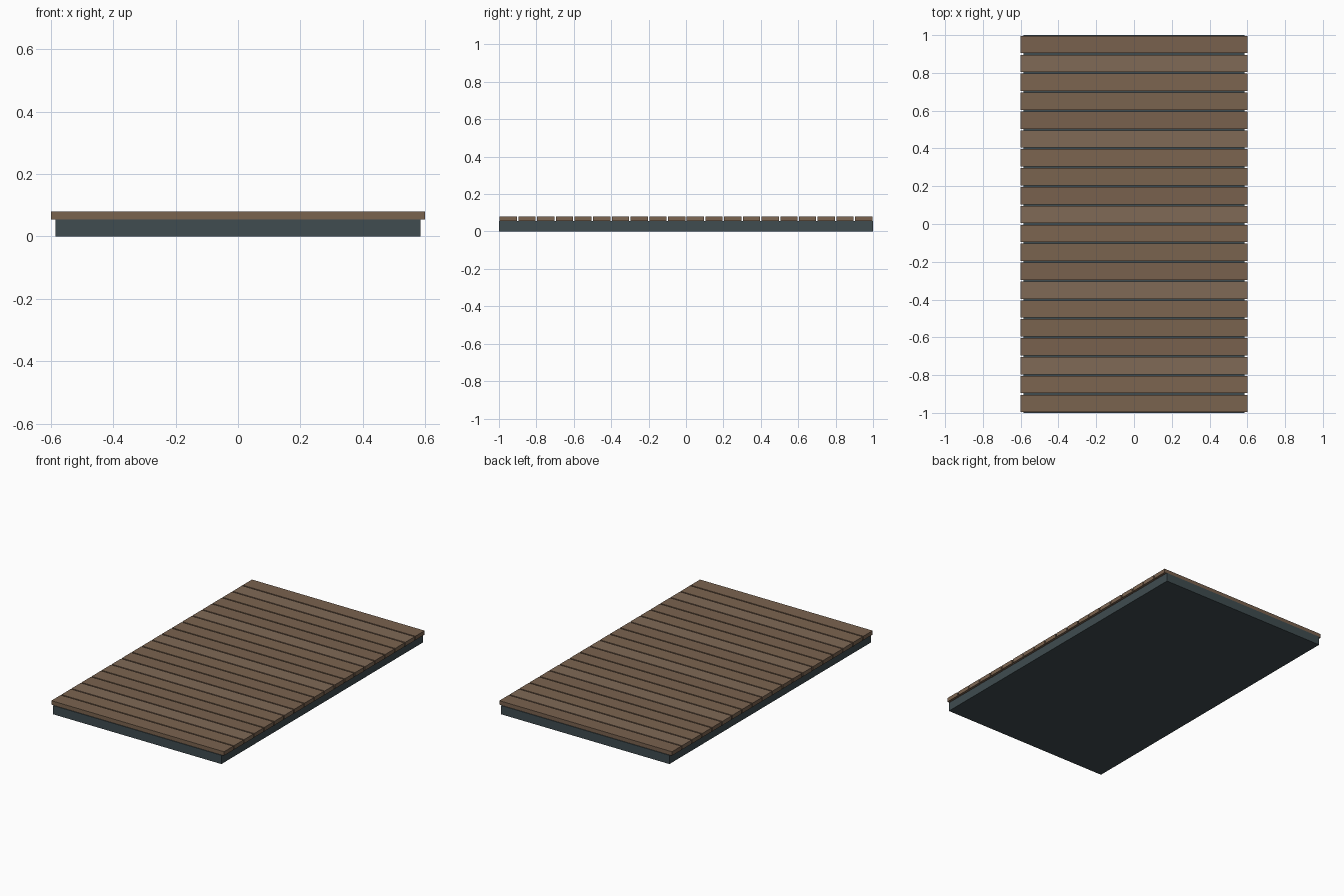
import bpy

if "Cube" in bpy.data.objects:
    bpy.data.objects.remove(bpy.data.objects["Cube"])


def material(name, rgb):
    m = bpy.data.materials.new(name)
    m.diffuse_color = (*rgb, 1)
    m.use_nodes = True
    m.node_tree.nodes["Principled BSDF"].inputs["Base Color"].default_value = m.diffuse_color
    return m


def box(name, lo, hi, mat):
    bpy.ops.mesh.primitive_cube_add(size=1, location=[(a + b) / 2 for a, b in zip(lo, hi)])
    ob = bpy.context.object
    ob.name = name
    ob.scale = [b - a for a, b in zip(lo, hi)]
    bpy.ops.object.transform_apply(location=False, rotation=False, scale=True)
    ob.data.materials.append(mat)
    return ob


metal = material("dark_metal", (0.05, 0.072, 0.08))
tones = [material("wood_mid", (0.195, 0.125, 0.078)),
         material("wood_warm", (0.2, 0.128, 0.08)),
         material("wood_light", (0.215, 0.142, 0.094)),
         material("wood_dark", (0.19, 0.12, 0.076))]

# solid base slab
box("deck_base", (-0.585, -1, 0), (0.585, 1, 0.055), metal)

# twenty cross planks with narrow gaps, overhanging the base at the sides
COUNT, PITCH, GAP = 20, 0.1, 0.008
for i in range(COUNT):
    y = -1 + PITCH * i
    box(f"plank_{i + 1:02d}", (-0.6, y + GAP / 2, 0.055),
        (0.6, y + PITCH - GAP / 2, 0.08), tones[i % 4])
